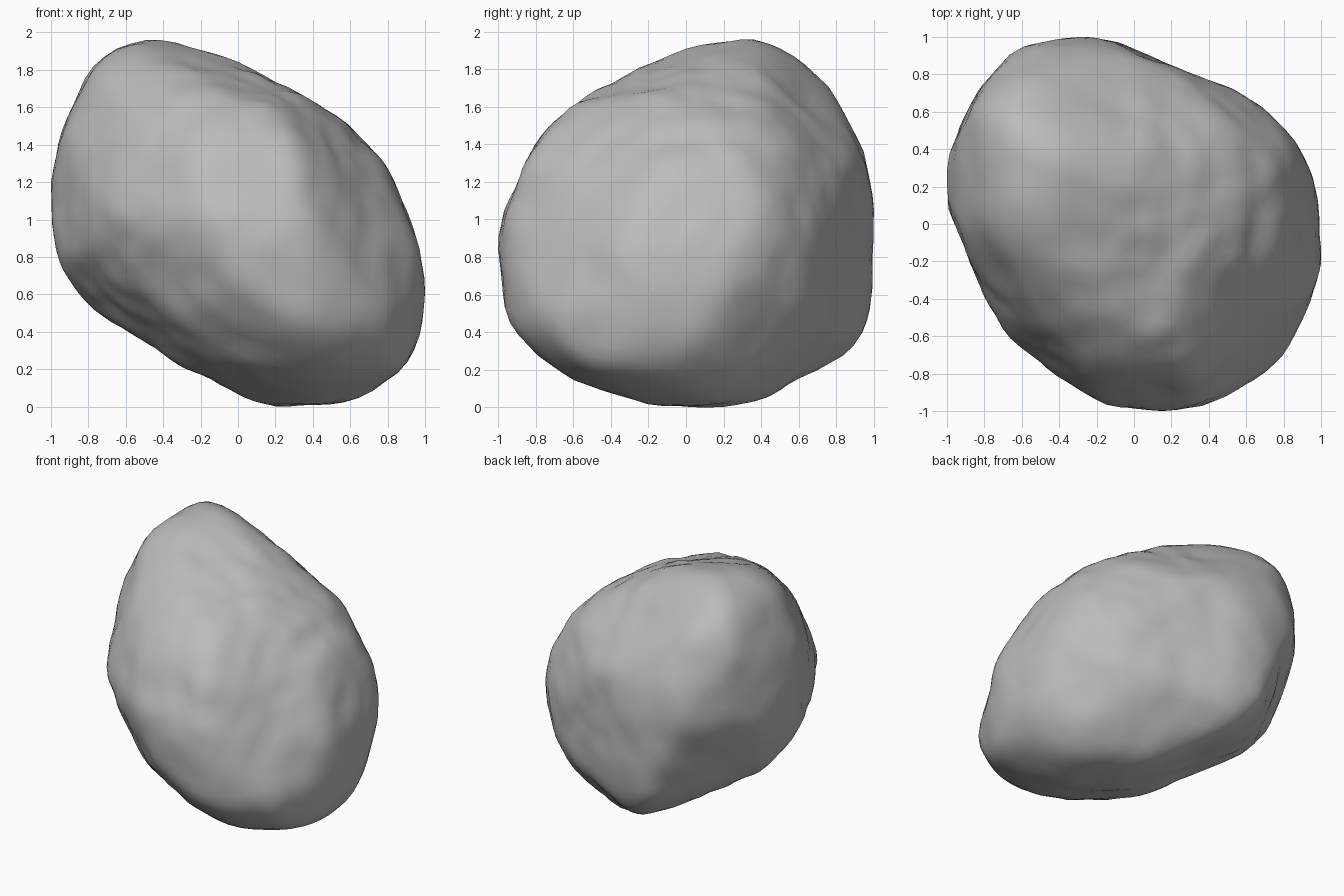
import bpy
import bmesh
import math
from mathutils import Vector, noise

cube = bpy.data.objects.get("Cube")
if cube:
    bpy.data.objects.remove(cube, do_unlink=True)

CENTRE = Vector((0, 0, 0.98))
TILT = math.radians(20)
ROUNDS = 12


def frame(azimuth, elevation):
    """Right and up axes of a cutting profile seen from the given angles."""
    a = math.radians(azimuth)
    right = Vector((-math.sin(a), math.cos(a), 0))
    out = Vector((math.cos(a), math.sin(a), 0))
    up = Vector((0, 0, math.cos(elevation))) - out * math.sin(elevation)
    return right, up


def chisel_planes(axes, reaches):
    """Evenly turned planes around a profile, each at its own reach."""
    right, up = axes
    step = math.tau / len(reaches)
    return [(right * math.cos(i * step) + up * math.sin(i * step), reach)
            for i, reach in enumerate(reaches)]


# Chiselled outline of the boulder along six directions
planes = []
planes += chisel_planes(frame(-90, 0), [
    1, .86, .79, .82, .98, 1.11, 1.14, 1.06, 1, .96, .89, .87, .98, 1.11, 1.17, 1.13])
planes += chisel_planes(frame(0, 0), [
    1, 1.02, 1.07, 1.09, .98, .86, .88, .92, 1, 1.07, 1.08, 1, .98, 1.04, 1.11, 1.09])
planes += chisel_planes(frame(-90, math.pi / 2), [
    1, .98, .93, .87, 1, 1.12, 1.14, 1.06, 1, .89, .9, .95, 1, 1.04, 1.07, 1.03])
planes += chisel_planes(frame(-45, TILT), [
    .94, .85, .84, 1.03, 1.2, 1.2, 1.07, .9, .9, .86, .91, 1.01, 1.07, 1.14, 1.11, 1])
planes += chisel_planes(frame(135, TILT), [
    .9, .88, .89, .86, .78, .77, .83, .91, .93, .98, 1, 1.08, 1.04, .88, .79, .84])
planes += chisel_planes(frame(45, -TILT), [
    1.11, 1.19, 1.21, 1.09, .92, .8, .77, .86, 1.06, 1.17, 1.15, 1.07, .88, .81, .93, .99])
normals = [normal for normal, reach in planes]
targets = [reach for normal, reach in planes]


def reach_along(direction, cuts):
    """Distance from the centre to the nearest chisel plane."""
    nearest = 9
    for normal, cut in zip(normals, cuts):
        facing = direction.dot(normal)
        if facing * nearest > cut:
            nearest = cut / facing
    return nearest


def carve(bm, directions, cuts):
    """Cut the ball back to the planes, wear it smooth, then roughen it."""
    for v, direction in zip(bm.verts, directions):
        v.co = direction * reach_along(direction, cuts)
    for _ in range(5):
        bmesh.ops.smooth_vert(bm, verts=bm.verts, factor=0.5,
                              use_axis_x=True, use_axis_y=True, use_axis_z=True)
    bm.normal_update()
    for v, direction in zip(bm.verts, directions):
        broad = noise.noise(direction * 2.7 + Vector((4, 1, 7)))
        fine = noise.noise(direction * 6)
        v.co += v.normal * (0.012 * broad + 0.016 * fine)


# Boulder body: set each cut deeper or shallower until the worn stone has its outline
bm = bmesh.new()
bmesh.ops.create_icosphere(bm, subdivisions=5, radius=1)
directions = [v.co.normalized() for v in bm.verts]
cuts = list(targets)
for _ in range(ROUNDS):
    carve(bm, directions, cuts)
    points = [v.co.copy() for v in bm.verts]
    for i, normal in enumerate(normals):
        cuts[i] += 0.6 * (targets[i] - max(map(normal.dot, points)))
carve(bm, directions, cuts)
bmesh.ops.translate(bm, verts=bm.verts, vec=CENTRE)

mesh = bpy.data.meshes.new("boulder")
bm.to_mesh(mesh)
bm.free()
boulder = bpy.data.objects.new("boulder", mesh)
bpy.context.collection.objects.link(boulder)

# Plain grey stone
stone = bpy.data.materials.new("grey stone")
stone.use_nodes = True
grey = (0.5, 0.5, 0.5, 1)
stone.diffuse_color = grey
stone.node_tree.nodes["Principled BSDF"].inputs["Base Color"].default_value = grey
mesh.materials.append(stone)

bpy.ops.object.select_all(action="DESELECT")
boulder.select_set(True)
bpy.context.view_layer.objects.active = boulder
bpy.ops.object.shade_smooth_by_angle(angle=math.radians(30))
